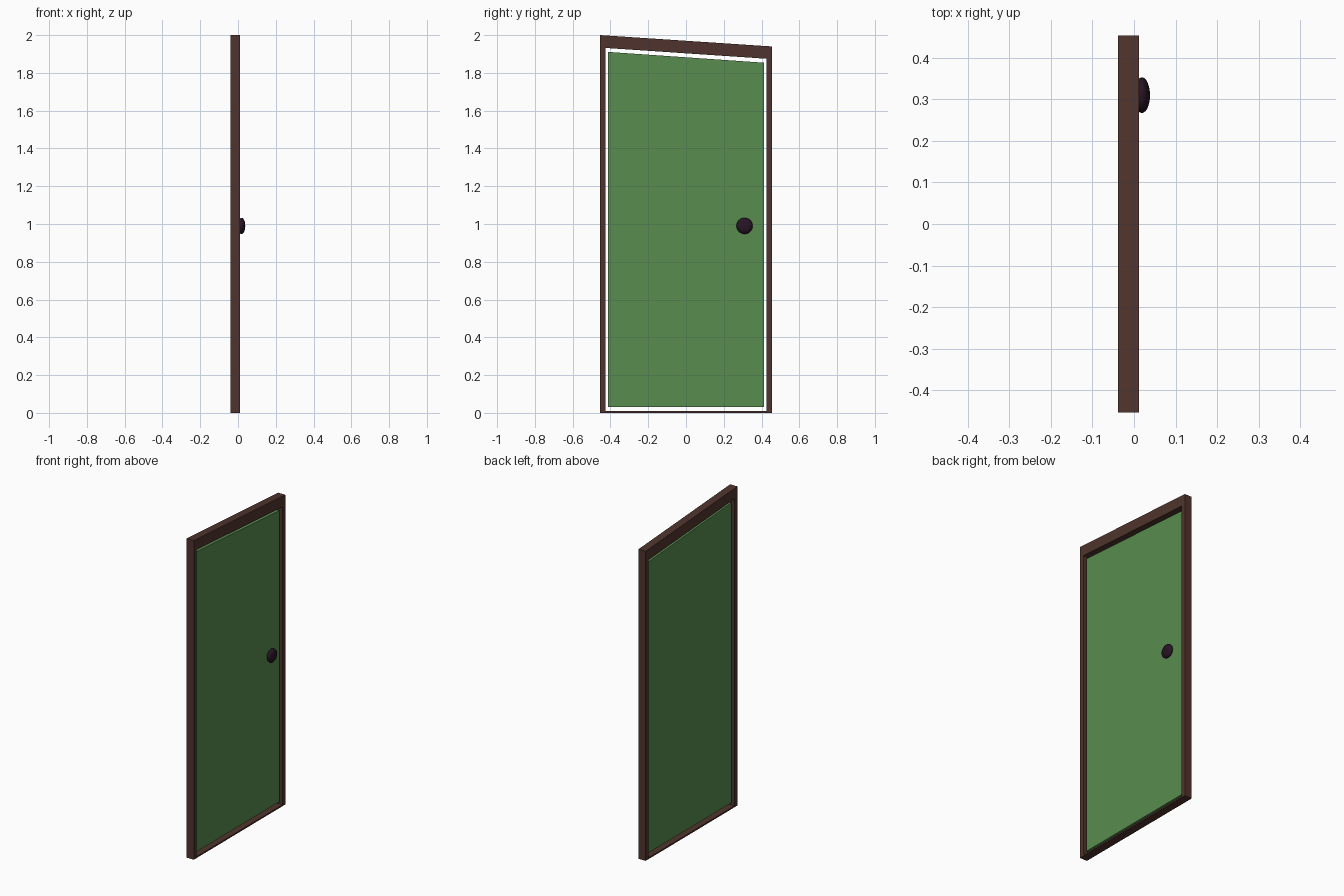
import bpy, bmesh, math
from mathutils import Matrix

if "Cube" in bpy.data.objects:
    bpy.data.objects.remove(bpy.data.objects["Cube"])


def material(name, rgb):
    m = bpy.data.materials.new(name)
    m.diffuse_color = (*rgb, 1)
    m.use_nodes = True
    m.node_tree.nodes["Principled BSDF"].inputs["Base Color"].default_value = m.diffuse_color
    return m


def finish(name, bm, mat):
    bmesh.ops.recalc_face_normals(bm, faces=bm.faces)
    me = bpy.data.meshes.new(name)
    bm.to_mesh(me)
    bm.free()
    me.materials.append(mat)
    ob = bpy.data.objects.new(name, me)
    bpy.context.collection.objects.link(ob)
    return ob


def outline(half_width, bottom, top_left, top_right):
    """Slant-topped door shape in the YZ plane."""
    return [(-half_width, bottom), (half_width, bottom),
            (half_width, top_right), (-half_width, top_left)]


def slab(name, outer, x0, x1, mat, inner=None):
    """Extrude a profile along X; with an inner outline it becomes a ring."""
    bm = bmesh.new()
    a = [bm.verts.new((x0, y, z)) for y, z in outer]
    if inner:
        b = [bm.verts.new((x0, y, z)) for y, z in inner]
        for i in range(4):
            j = (i + 1) % 4
            bm.faces.new((a[i], a[j], b[j], b[i]))
    else:
        bm.faces.new(a)
    ext = bmesh.ops.extrude_face_region(bm, geom=bm.faces[:], use_keep_orig=True)
    moved = [g for g in ext["geom"] if isinstance(g, bmesh.types.BMVert)]
    bmesh.ops.translate(bm, verts=moved, vec=(x1 - x0, 0, 0))
    return finish(name, bm, mat)


brown = material("frame_brown", (0.08, 0.034, 0.026))
green = material("door_green", (0.098, 0.262, 0.077))
dark = material("knob_dark", (0.02, 0.007, 0.017))

# Frame: two jambs, slanted lintel and thin sill in one ring
slab("door_frame", outline(0.454, 0, 2.0, 1.94), -0.0385, 0.0115, brown,
     inner=outline(0.425, 0.009, 1.932, 1.875))

# Door leaf, with a narrow gap all round
slab("door_panel", outline(0.412, 0.03, 1.911, 1.854), -0.0265, -0.0005, green)

# Flattened round knob on one side only
bm = bmesh.new()
bmesh.ops.create_uvsphere(
    bm, u_segments=24, v_segments=12, radius=1,
    matrix=Matrix.Translation((0.019, 0.31, 0.99))
    @ Matrix.Diagonal((0.0195, 0.043, 0.043, 1))
    @ Matrix.Rotation(math.pi / 2, 4, 'Y'))
knob = finish("door_knob", bm, dark)
for p in knob.data.polygons:
    p.use_smooth = True
